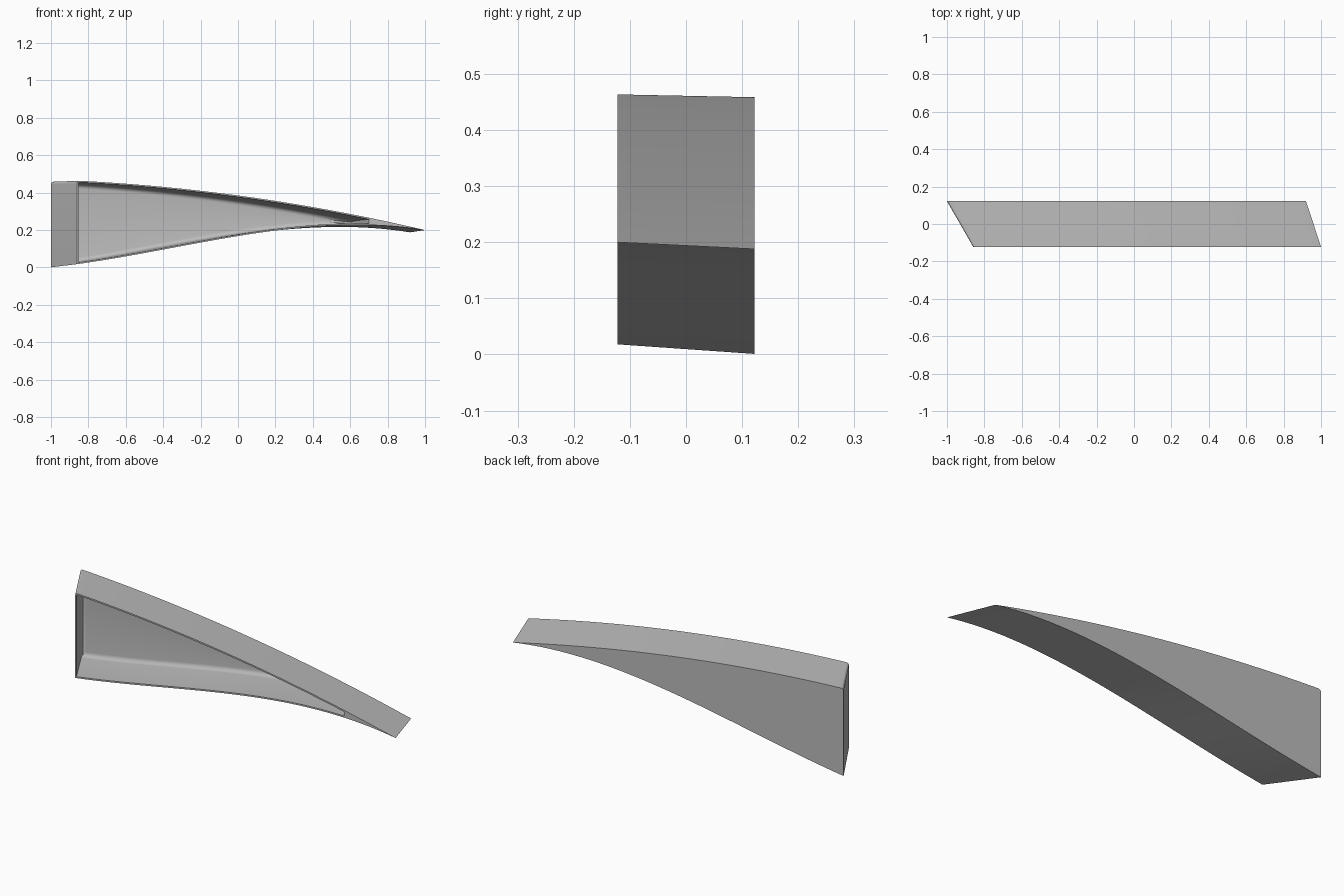
import bpy, bmesh, math

cube = bpy.data.objects.get("Cube")
if cube:
    bpy.data.objects.remove(cube, do_unlink=True)

X0, X1, POCKET_END = -0.86, 1.0, 0.70   # front profile extent and end of the hollow
WALL, FILLET, ROUND = 0.008, 0.022, 0.014


def bottom(x):
    return 0.168 + 0.1636 * x - 0.0676 * x**2 - 0.064 * x**3


def top(x):
    z = 0.385 - 0.135 * x - 0.05 * x**2
    d = ROUND - (x - X0)
    if d > 0:                            # softened upper corner at the tall end
        z -= ROUND - math.sqrt(max(ROUND**2 - d**2, 0))
    return z


def place(x, z, t):
    """Profile point carried from the front (t=0) to the slightly larger back (t=1)."""
    xb = -1 + (x - X0) * 1.032
    zb = 0.001 + (z - 0.018) * 1.027
    return (x + (xb - x) * t, -0.122 + 0.244 * t, z + (zb - z) * t)


# Column positions along the profile
xs = [X0 + ROUND * (1 - math.cos(math.pi / 2 * i / 5)) for i in range(5)]
xs += [X0 + ROUND + (POCKET_END - X0 - ROUND) * i / 40 for i in range(41)]
k = len(xs) - 1
xs += [POCKET_END + (X1 - POCKET_END) * i / 10 for i in range(1, 11)]

bm = bmesh.new()


def face(*verts):
    if len(set(verts)) > 2:
        bm.faces.new(verts)


def outer_ring(t):
    return [(bm.verts.new(place(x, bottom(x), t)),
             bm.verts.new(place(x, top(x), t))) for x in xs]


def pocket_ring(t, inset):
    ring = []
    for x in xs[:k + 1]:
        x = min(max(x, X0 + inset), POCKET_END + WALL - inset)
        lo, hi = bottom(x), top(x)
        o = min(inset, 0.4 * (hi - lo))
        ring.append((bm.verts.new(place(x, lo + o, t)),
                     bm.verts.new(place(x, hi - o, t))))
    return ring


def join(a, b, ends=True):
    """Faces between two rings, along the bottom, the top and both ends."""
    n = min(len(a), len(b)) - 1
    for i in range(n):
        for s in (0, 1):
            face(a[i][s], a[i + 1][s], b[i + 1][s], b[i][s])
    face(a[0][0], a[0][1], b[0][1], b[0][0])
    if ends:
        face(a[n][0], a[n][1], b[n][1], b[n][0])


def fill(ring):
    for p, q in zip(ring, ring[1:]):
        face(p[0], q[0], q[1], p[1])


# Outer shell with closed back
front, back = outer_ring(0), outer_ring(1)
join(front, back)
fill(back)

# Front rim and solid nose
mouth = pocket_ring(0, WALL)
join(front, mouth, ends=False)
p, q, m = front[k], front[k + 1], mouth[k]
face(p[0], q[0], q[1], p[1], m[1], m[0])
fill(front[k + 1:])

# Hollow with filleted floor
last = mouth
for i in range(6):
    a = math.pi / 2 * i / 5
    ring = pocket_ring(0.87 + 0.09 * math.sin(a), WALL + FILLET * (1 - math.cos(a)))
    join(last, ring)
    last = ring
fill(last)

bmesh.ops.remove_doubles(bm, verts=bm.verts[:], dist=0.00005)
bmesh.ops.dissolve_degenerate(bm, edges=bm.edges[:], dist=0.00005)
bmesh.ops.recalc_face_normals(bm, faces=bm.faces[:])
mesh = bpy.data.meshes.new("curved_bracket")
bm.to_mesh(mesh)
bm.free()

# Single grey material
grey = bpy.data.materials.new("plain_grey")
grey.use_nodes = True
colour = (0.5, 0.5, 0.5, 1)
grey.diffuse_color = colour
grey.node_tree.nodes["Principled BSDF"].inputs["Base Color"].default_value = colour
mesh.materials.append(grey)

bracket = bpy.data.objects.new("curved_bracket", mesh)
bpy.context.collection.objects.link(bracket)
bpy.ops.object.select_all(action="DESELECT")
bracket.select_set(True)
bpy.context.view_layer.objects.active = bracket
bpy.ops.object.shade_smooth_by_angle(angle=math.radians(30))
